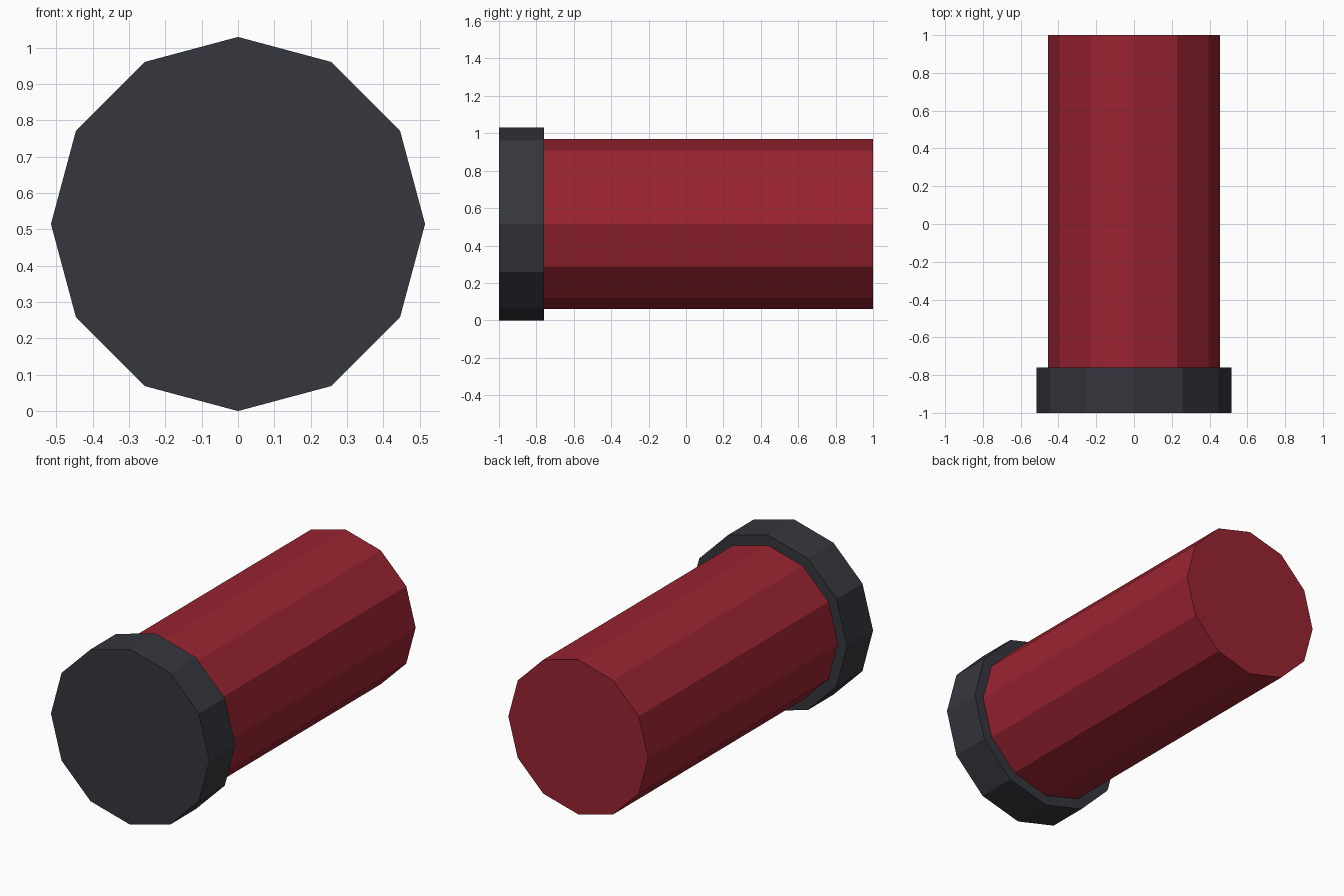
import bpy
import math

if "Cube" in bpy.data.objects:
    bpy.data.objects.remove(bpy.data.objects["Cube"])

SIDES = 12
AXIS_Z = 0.515  # height of the shell's long axis


def material(name, rgb):
    mat = bpy.data.materials.new(name)
    mat.diffuse_color = (*rgb, 1.0)
    mat.use_nodes = True
    mat.node_tree.nodes["Principled BSDF"].inputs["Base Color"].default_value = mat.diffuse_color
    return mat


def tube(name, radius, y0, y1, mat):
    """Flat-shaded twelve-sided cylinder lying along y, corner at the top."""
    bpy.ops.mesh.primitive_cylinder_add(
        vertices=SIDES, radius=radius, depth=y1 - y0,
        location=(0, (y0 + y1) / 2, AXIS_Z), rotation=(math.pi / 2, 0, 0))
    obj = bpy.context.object
    obj.name = name
    obj.data.materials.append(mat)
    return obj


red = material("red", (0.32, 0.017, 0.03))
dark = material("dark_grey", (0.036, 0.038, 0.047))

# Long red body
tube("body", 0.454, -0.76, 1.0, red)

# Wider dark cap at the front end
tube("end_cap", AXIS_Z, -1.0, -0.76, dark)
